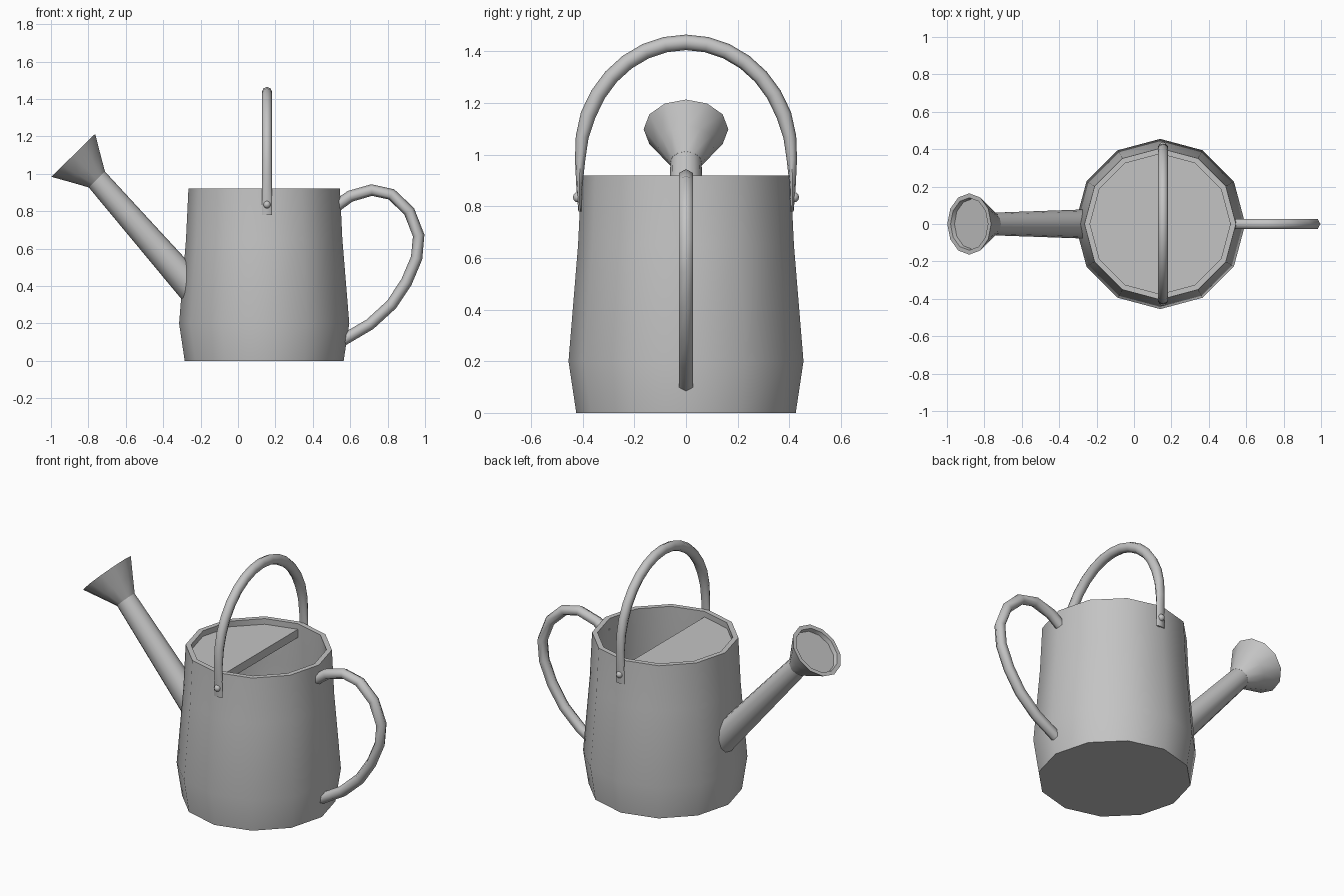
import bpy, bmesh, math
from mathutils import Vector, Matrix

cube = bpy.data.objects.get("Cube")
if cube:
    bpy.data.objects.remove(cube)

metal = bpy.data.materials.new("grey metal")
metal.use_nodes = True
GREY = (0.55, 0.55, 0.55, 1)
metal.diffuse_color = GREY
metal.node_tree.nodes["Principled BSDF"].inputs["Base Color"].default_value = GREY

CX = 0.14      # axis of the can
BAIL_X = 0.155


def finish(name, bm, angle=40):
    bmesh.ops.recalc_face_normals(bm, faces=bm.faces)
    mesh = bpy.data.meshes.new(name)
    bm.to_mesh(mesh)
    bm.free()
    mesh.materials.append(metal)
    obj = bpy.data.objects.new(name, mesh)
    bpy.context.collection.objects.link(obj)
    bpy.ops.object.select_all(action='DESELECT')
    obj.select_set(True)
    bpy.context.view_layer.objects.active = obj
    bpy.ops.object.shade_smooth_by_angle(angle=math.radians(angle))
    return obj


def skin(bm, rings):
    """Bridge successive rings of points and cap both ends."""
    loops = [[bm.verts.new(p) for p in ring] for ring in rings]
    n = len(loops[0])
    for a, b in zip(loops, loops[1:]):
        for i in range(n):
            j = (i + 1) % n
            bm.faces.new((a[i], a[j], b[j], b[i]))
    bm.faces.new(loops[0])
    bm.faces.new(loops[-1])


def circle(centre, u, v, ru, rv, n):
    return [centre + u * ru * math.cos(math.tau * i / n) + v * rv * math.sin(math.tau * i / n)
            for i in range(n)]


def lathe(name, origin, axis, profile, n=12):
    """Revolve (radius, height) pairs around an axis."""
    axis = axis.normalized()
    v = Vector((0, 1, 0))
    u = v.cross(axis)
    bm = bmesh.new()
    skin(bm, [circle(origin + axis * h, u, v, r, r, n) for r, h in profile])
    return finish(name, bm)


def sweep(name, path, side, width, depths, n):
    """Sweep an oval along a flat path; side is the path plane's normal."""
    bm = bmesh.new()
    rings = []
    for i, p in enumerate(path):
        t = (path[min(i + 1, len(path) - 1)] - path[max(i - 1, 0)]).normalized()
        rings.append(circle(p, side.cross(t), side, depths[i], width, n))
    skin(bm, rings)
    return finish(name, bm, 65)


# Hollow can with a thick wall
lathe("can_body", Vector((CX, 0, 0)), Vector((0, 0, 1)),
      [(0.425, 0), (0.455, 0.2), (0.418, 0.65), (0.405, 0.92),
       (0.375, 0.92), (0.388, 0.65), (0.425, 0.2), (0.398, 0.03)])

# Half cover on the spout side of the opening
bm = bmesh.new()
half = [(CX + 0.379 * math.cos(a), 0.379 * math.sin(a))
        for a in (math.pi / 2 + math.pi * i / 6 for i in range(7))]
skin(bm, [[Vector((x, y, z)) for x, y in half] for z in (0.835, 0.885)])
finish("half_cover", bm, 30)

# Tapered spout, its base trimmed upright against the wall
neck = Vector((-0.755, 0, 0.97))
direction = Vector((-0.656, 0, 0.754)).normalized()
v = Vector((0, 1, 0))
u = v.cross(direction)
base = circle(neck - direction * 0.72, u, v, 0.08, 0.078, 12)
base = [p + direction * ((-0.262 - p.x) / direction.x) for p in base]
bm = bmesh.new()
skin(bm, [base, circle(neck + direction * 0.02, u, v, 0.06, 0.06, 12)])
finish("spout", bm)

# Flared rose with a recessed face
lathe("spout_rose", neck, Vector((-0.70, 0, 0.715)),
      [(0.061, 0), (0.112, 0.09), (0.164, 0.18), (0.14, 0.18), (0.135, 0.155)])

# Side handle
handle = [Vector((x, 0, z)) for x, z in (
    (0.53, 0.83), (0.60, 0.88), (0.715, 0.913), (0.82, 0.89), (0.915, 0.80),
    (0.966, 0.67), (0.955, 0.55), (0.90, 0.42), (0.82, 0.30), (0.705, 0.195), (0.56, 0.11))]
sweep("side_handle", handle, Vector((0, 1, 0)), 0.032, [0.031] * len(handle), 6)

# Overhead bail handle, flattened at its ends
arch = [(-0.41 * math.cos(math.pi * i / 16), 0.98 + 0.455 * math.sin(math.pi * i / 16))
        for i in range(17)]
arch = [(-0.411, 0.78), (-0.413, 0.88)] + arch + [(0.413, 0.88), (0.411, 0.78)]
depths = [0.03] * len(arch)
for i, d in enumerate((0.006, 0.012, 0.02, 0.025)):
    depths[i] = depths[-1 - i] = d
sweep("bail_handle", [Vector((BAIL_X, y, z)) for y, z in arch],
      Vector((1, 0, 0)), 0.028, depths, 8)

# Rivets holding the bail
for name, s in (("front_rivet", -1), ("back_rivet", 1)):
    bm = bmesh.new()
    bmesh.ops.create_uvsphere(bm, u_segments=10, v_segments=6, radius=0.02,
                              matrix=Matrix.Translation((BAIL_X, s * 0.418, 0.835)))
    finish(name, bm, 60)
